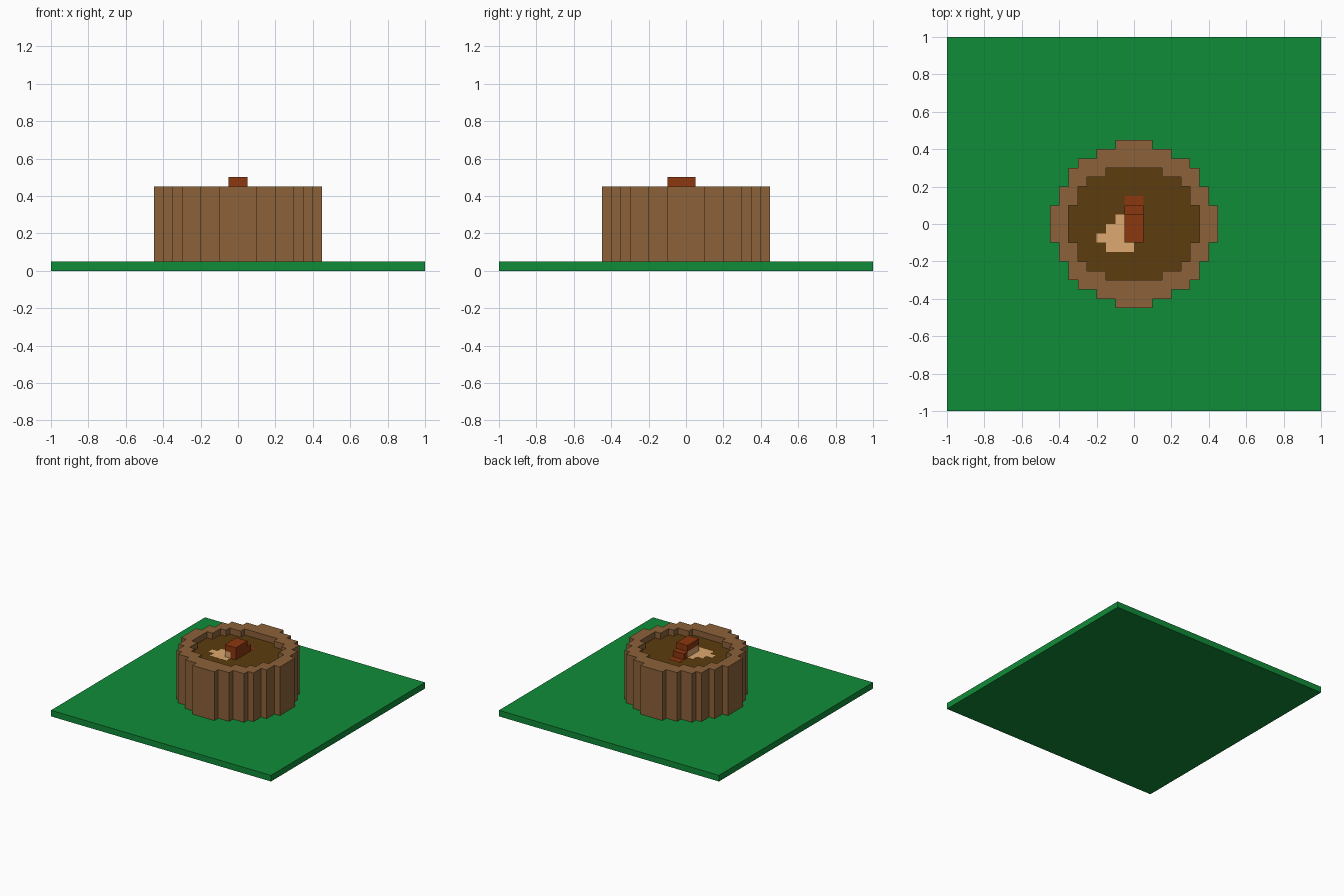
import bpy, bmesh

if "Cube" in bpy.data.objects:
    bpy.data.objects.remove(bpy.data.objects["Cube"])


def material(name, rgb):
    lin = [c / 255 / 12.92 if c < 11 else ((c / 255 + 0.055) / 1.055) ** 2.4 for c in rgb]
    m = bpy.data.materials.new(name)
    m.diffuse_color = (*lin, 1)
    m.use_nodes = True
    m.node_tree.nodes["Principled BSDF"].inputs["Base Color"].default_value = m.diffuse_color
    return m


GREEN = material("grass", (16, 140, 56))
BARK = material("bark", (140, 98, 58))
DARK = material("dark_core", (92, 60, 14))
RUST = material("rust", (140, 55, 15))
CREAM = material("cream", (222, 168, 112))


def finish(bm, name, mat):
    bmesh.ops.recalc_face_normals(bm, faces=bm.faces)
    me = bpy.data.meshes.new(name)
    bm.to_mesh(me)
    bm.free()
    me.materials.append(mat)
    ob = bpy.data.objects.new(name, me)
    bpy.context.collection.objects.link(ob)
    return ob


def prism(name, outline, z0, z1, mat):
    bm = bmesh.new()
    f = bm.faces.new([bm.verts.new((x, y, z0)) for x, y in outline])
    up = bmesh.ops.extrude_face_region(bm, geom=[f], use_keep_orig=True)["geom"]
    for v in up:
        if isinstance(v, bmesh.types.BMVert):
            v.co.z = z1
    return finish(bm, name, mat)


def box(name, x0, x1, y0, y1, z0, z1, mat):
    return prism(name, [(x0, y0), (x1, y0), (x1, y1), (x0, y1)], z0, z1, mat)


def stepped_circle(rows):
    """Closed blocky outline from (half width, upper y) rows, going up."""
    q, y = [], 0
    for w, top in rows:
        if y:
            q.append((w, y))
        q.append((w, top))
        y = top
    right = [(x, -y) for x, y in reversed(q)] + q
    return right + [(-x, y) for x, y in reversed(right)]


OUTER = stepped_circle([(.45, .1), (.40, .2), (.35, .3), (.30, .35), (.20, .40), (.10, .45)])
INNER = stepped_circle([(.35, .1), (.30, .2), (.25, .25), (.15, .30)])

# grass slab
box("ground_slab", -1, 1, -1, 1, 0, .05, GREEN)

# blocky round wall: rim top, outer side and shallow inner side
bm = bmesh.new()
rim = []
for outline, low in ((OUTER, .05), (INNER, .40)):
    top = [bm.verts.new((x, y, .45)) for x, y in outline]
    bot = [bm.verts.new((x, y, low)) for x, y in outline]
    for i in range(len(top)):
        j = (i + 1) % len(top)
        bm.faces.new((bot[i], bot[j], top[j], top[i]))
        rim.append(bm.edges.get((top[i], top[j])))
bmesh.ops.triangle_fill(bm, edges=rim, use_beauty=True)
# sunken floor closes the inner side
core = bm.faces.new([v for v in bot])
bmesh.ops.recalc_face_normals(bm, faces=bm.faces)
wall = finish(bm, "round_wall", BARK)
wall.data.materials.append(DARK)
for p in wall.data.polygons:
    if abs(p.center.z - .40) < 1e-4:
        p.material_index = 1

# pale patch set flush in the floor
prism("pale_patch", [(-.15, -.15), (0, -.15), (0, -.09), (-.04, -.09), (-.04, .05), (-.10, .05),
                     (-.10, 0), (-.15, 0), (-.15, -.05), (-.20, -.05), (-.20, -.10), (-.15, -.10)],
      .39, .401, CREAM)

# small stepped figure in the middle
box("pale_block", -.05, 0, -.10, .05, .40, .45, CREAM)
box("rust_side_block", 0, .05, -.10, .05, .40, .45, RUST)
box("rust_top_block", -.05, .05, -.10, .05, .45, .50, RUST)
box("rust_step", -.05, .05, .05, .10, .40, .45, RUST)
box("rust_patch", -.05, .05, .10, .15, .39, .401, RUST)
